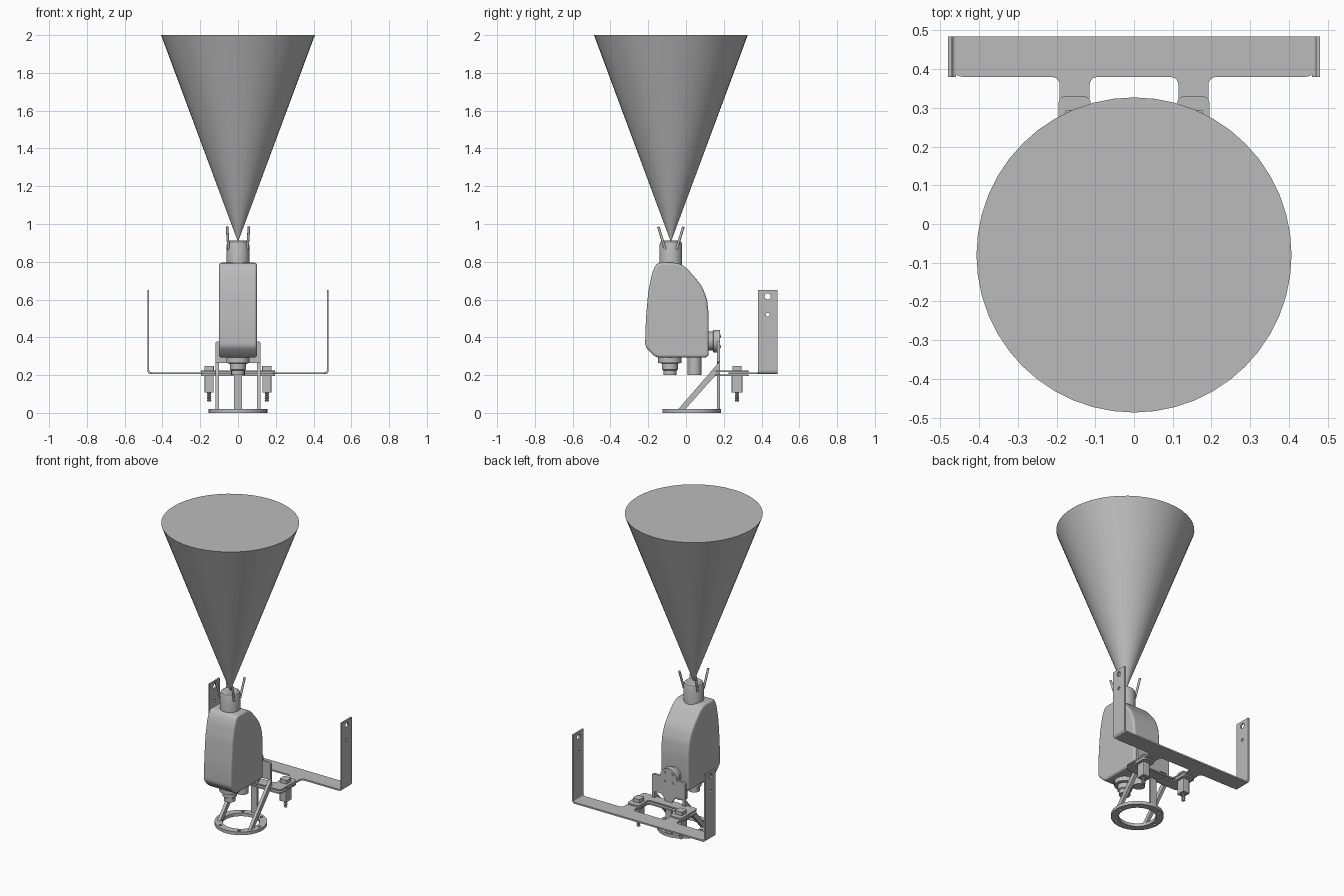
import bpy, bmesh, math
from math import cos, sin, pi, radians
from mathutils import Matrix, Vector

cube = bpy.data.objects.get("Cube")
if cube:
    bpy.data.objects.remove(cube)

grey = bpy.data.materials.new("light_grey")
grey.use_nodes = True
grey.diffuse_color = (0.5, 0.5, 0.5, 1)
grey.node_tree.nodes["Principled BSDF"].inputs["Base Color"].default_value = (0.5, 0.5, 0.5, 1)

# Sheet orientations: flat, facing x (drawn in y, z), facing y (drawn in x, z)
FLAT = Matrix.Identity(3)
FACE_X = Matrix(((0, 0, 1), (1, 0, 0), (0, 1, 0)))
FACE_Y = Matrix(((1, 0, 0), (0, 0, -1), (0, 1, 0)))


def finish(name, mesh, angle=35):
    obj = bpy.data.objects.new(name, mesh)
    bpy.context.collection.objects.link(obj)
    mesh.materials.clear()
    mesh.materials.append(grey)
    bpy.ops.object.select_all(action='DESELECT')
    obj.select_set(True)
    bpy.context.view_layer.objects.active = obj
    bpy.ops.object.shade_smooth_by_angle(angle=radians(angle))
    return obj


def circle(x, y, r, n=24):
    return [(x + r * cos(2 * pi * i / n), y + r * sin(2 * pi * i / n)) for i in range(n)]


def box(x0, y0, x1, y1):
    return [(x0, y0), (x1, y0), (x1, y1), (x0, y1)]


def rounded(pts, r, n=5):
    """Replace every corner of an outline by a small curve."""
    out = []
    for i, p in enumerate(pts):
        p, a, b = Vector(p), Vector(pts[i - 1]), Vector(pts[(i + 1) % len(pts)])
        s = p + (a - p).normalized() * min(r, (a - p).length * 0.49)
        e = p + (b - p).normalized() * min(r, (b - p).length * 0.49)
        for k in range(n + 1):
            t = k / n
            out.append(tuple(s * (1 - t) ** 2 + p * 2 * t * (1 - t) + e * t * t))
    return out


def mirrored(half):
    """Complete an outline from its +x half."""
    return half + [(-x, y) for x, y in reversed(half)]


def plate(name, loops, thick, facing, at):
    """Sheet part: first loop is the outline, further loops are holes."""
    cu = bpy.data.curves.new(name, 'CURVE')
    cu.dimensions, cu.fill_mode, cu.extrude = '2D', 'BOTH', thick / 2
    for pts in loops:
        sp = cu.splines.new('POLY')
        sp.points.add(len(pts) - 1)
        for q, (x, y) in zip(sp.points, pts):
            q.co = (x, y, 0, 1)
        sp.use_cyclic_u = True
    tmp = bpy.data.objects.new("temporary", cu)
    bpy.context.collection.objects.link(tmp)
    bpy.context.view_layer.update()
    mesh = bpy.data.meshes.new_from_object(tmp.evaluated_get(bpy.context.evaluated_depsgraph_get()))
    bpy.data.objects.remove(tmp)
    bm = bmesh.new()
    bm.from_mesh(mesh)
    bmesh.ops.remove_doubles(bm, verts=bm.verts, dist=1e-5)
    bmesh.ops.recalc_face_normals(bm, faces=bm.faces)
    bm.to_mesh(mesh)
    bm.free()
    mesh.transform(Matrix.Translation(at) @ facing.to_4x4())
    return finish(name, mesh)


def turned(name, profile, at, direction=(0, 0, 1), n=32):
    """Lathe part: profile of (radius, height) pairs along a direction."""
    bm = bmesh.new()
    rings = [[bm.verts.new((x, y, h)) for x, y in circle(0, 0, r, n)] for r, h in profile]
    for a, b in zip(rings, rings[1:]):
        for i in range(n):
            j = (i + 1) % n
            bm.faces.new((a[i], a[j], b[j], b[i]))
    bm.faces.new(rings[0])
    bm.faces.new(rings[-1])
    bmesh.ops.remove_doubles(bm, verts=bm.verts, dist=1e-5)
    bmesh.ops.recalc_face_normals(bm, faces=bm.faces)
    mesh = bpy.data.meshes.new(name)
    bm.to_mesh(mesh)
    bm.free()
    rot = Vector(direction).to_track_quat('Z', 'Y').to_matrix().to_4x4()
    mesh.transform(Matrix.Translation(at) @ rot)
    return finish(name, mesh)


AXIS_Y = -0.08

# Spray cone
turned("cone", [(0.002, 0.91), (0.407, 2.0)], (0, AXIS_Y, 0), n=48)

# Housing: side profile pulled across the width, with soft edges
profile = [(-0.16, 0.293), (0.12, 0.293), (0.12, 0.52), (0.112, 0.6), (0.085, 0.67), (0.045, 0.72),
           (-0.005, 0.775), (-0.045, 0.795), (-0.155, 0.795), (-0.18, 0.74), (-0.2, 0.64),
           (-0.212, 0.5), (-0.217, 0.35)]
bm = bmesh.new()
face = bm.faces.new([bm.verts.new((-0.1, y, z)) for y, z in rounded(profile, 0.022, 3)])
ext = bmesh.ops.extrude_face_region(bm, geom=[face])
for v in ext["geom"]:
    if isinstance(v, bmesh.types.BMVert):
        v.co.x = 0.1
bmesh.ops.recalc_face_normals(bm, faces=bm.faces)
mesh = bpy.data.meshes.new("housing")
bm.to_mesh(mesh)
bm.free()
housing = finish("housing", mesh, 40)
bev = housing.modifiers.new("soft_edges", 'BEVEL')
bev.width, bev.segments, bev.angle_limit = 0.02, 4, radians(50)

# Neck and prongs
turned("neck", [(0.06, 0.78), (0.06, 0.89), (0.055, 0.905), (0.045, 0.912)], (0, AXIS_Y, 0))
for sx in (-1, 1):
    for sy in (-1, 1):
        foot = Vector((sx * 0.05, AXIS_Y + sy * 0.03, 0.865))
        tip = Vector((sx * 0.058, AXIS_Y + sy * 0.066, 0.985))
        turned("prong", [(0.007, 0), (0.007, (tip - foot).length)], foot, tip - foot, 12)

# Outlets under the housing
turned("outlet", [(0.035, 0.2), (0.035, 0.225), (0.042, 0.23), (0.042, 0.262), (0.062, 0.264),
                  (0.062, 0.3)], (0, AXIS_Y - 0.005, 0))
turned("rear_outlet", [(0.036, 0.2), (0.036, 0.3)], (0, 0.045, 0))

# Pivot hub on the back
turned("hub", [(0.05, 0), (0.05, 0.025), (0.06, 0.027), (0.06, 0.062)], (0, 0.118, 0.38), (0, 1, 0))
for i in range(4):
    a = pi / 4 + i * pi / 2
    turned("hub_bolt", [(0.008, 0), (0.008, 0.006)],
           (0.04 * cos(a), 0.179, 0.38 + 0.04 * sin(a)), (0, 1, 0), 12)

# Base ring with bolt holes
holes = [circle(0.133 * cos(i * pi / 3), 0.133 * sin(i * pi / 3), 0.009, 12) for i in range(6)]
plate("base_ring", [circle(0, 0, 0.155, 48), circle(0, 0, 0.11, 48)] + holes, 0.02, FLAT, (0, 0.03, 0.01))

# Upright with wide ears, and its two diagonal braces
ears = mirrored([(0.022, 0.01), (0.022, 0.225), (0.05, 0.265), (0.12, 0.265), (0.12, 0.378), (0.05, 0.378),
                 (0.04, 0.34)])
plate("upright", [rounded(ears, 0.014)], 0.015, FACE_Y, (0, 0.172, 0))
for sx in (-1, 1):
    plate("brace", [[(-0.045, 0.015), (-0.008, 0.015), (0.18, 0.225), (0.18, 0.275)]],
          0.02, FACE_X, (sx * 0.11, 0, 0))

# Wide bracket: strip with two tabs, bent corners and drilled arms
strip = mirrored([(0.465, 0.485), (0.465, 0.38), (0.192, 0.38), (0.192, 0.225), (0.115, 0.225), (0.115, 0.38)])
plate("bracket_strip", [rounded(strip, 0.024)[6:-6] + [(-0.465, 0.485), (0.465, 0.485)]],
      0.01, FLAT, (0, 0, 0.21))
arc = [i * pi / 12 for i in range(7)]
for sx in (-1, 1):
    bend = [(sx * (0.46 + 0.02 * sin(a)), 0.225 - 0.02 * cos(a)) for a in arc]
    bend += [(sx * (0.46 + 0.01 * sin(a)), 0.225 - 0.01 * cos(a)) for a in reversed(arc)]
    plate("bracket_bend", [bend], 0.105, FACE_Y, (0, 0.4325, 0))
    plate("bracket_arm", [box(0.38, 0.225, 0.485, 0.65), circle(0.4325, 0.617, 0.016),
                          circle(0.4325, 0.52, 0.01)], 0.01, FACE_X, (sx * 0.475, 0, 0))

# Clamp plates joining the upright to the bracket tabs
clamp = mirrored([(0.195, 0.157), (0.195, 0.33), (0.112, 0.33), (0.112, 0.225)])
for name, z in (("upper_clamp", 0.22), ("lower_clamp", 0.2)):
    plate(name, [rounded(clamp, 0.02)], 0.009, FLAT, (0, 0, z))

# Spring bolts through the tabs
thread = [(0.012 if i % 2 else 0.008, 0.06 + i * 0.005) for i in range(12)]
for sx in (-1, 1):
    x, y = sx * 0.153, 0.27
    plate("bolt_head", [rounded(box(-0.025, -0.025, 0.025, 0.025), 0.006)], 0.025, FLAT, (x, y, 0.235))
    plate("bolt_sleeve", [rounded(box(-0.024, -0.029, 0.024, 0.029), 0.006)], 0.09, FLAT, (x, y, 0.152))
    turned("bolt_thread", thread, (x, y, 0), n=16)
